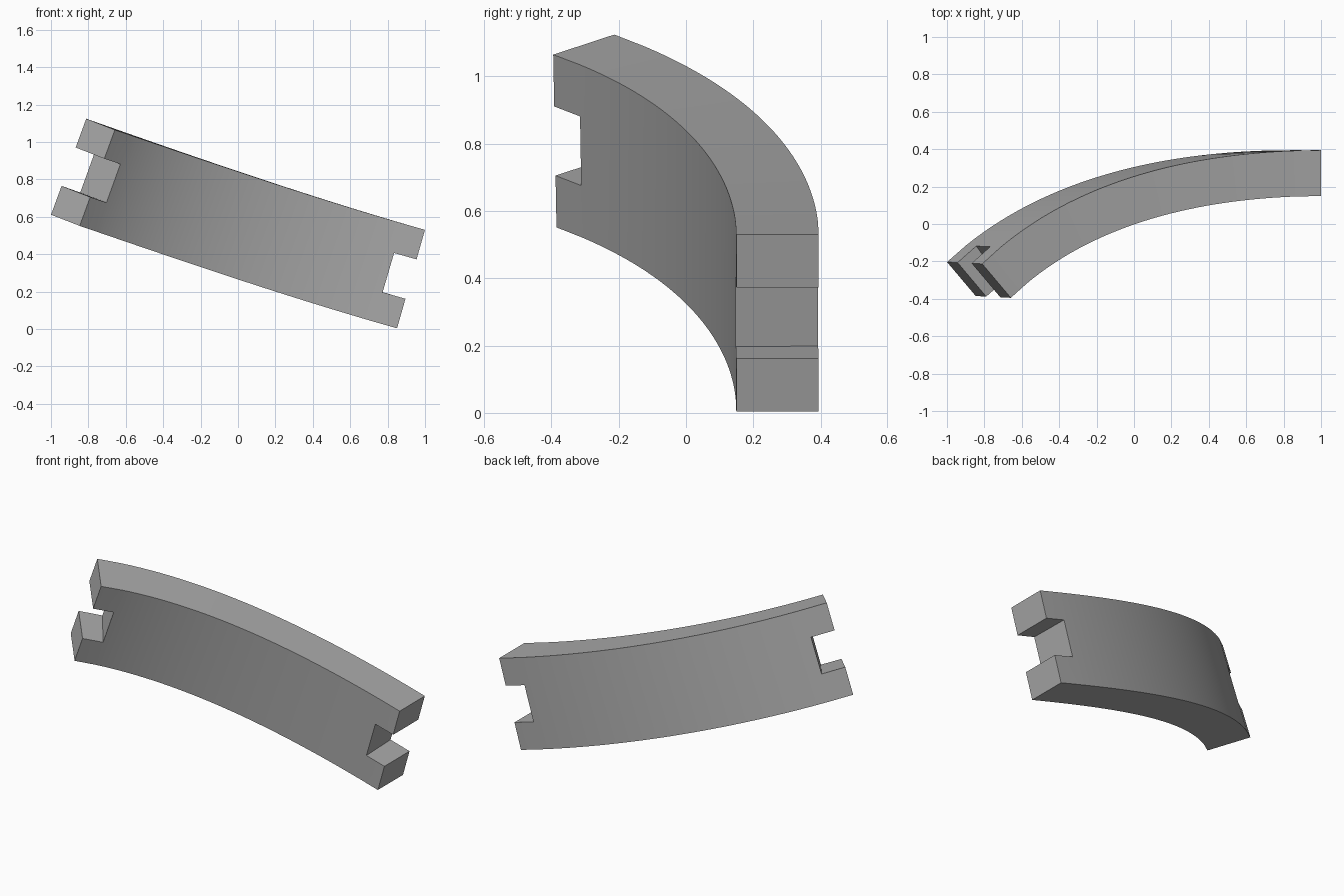
import bpy, bmesh
from mathutils import Vector

cube = bpy.data.objects.get("Cube")
if cube:
    bpy.data.objects.remove(cube)

# Centre path of the bar: a cubic curve from the right end to the left end
START, END = Vector((0.925, 0.272, 0.267)), Vector((-0.829, -0.299, 0.838))
AXIS_START = Vector((0.272, 0, 0.962)).normalized()
AXIS_END = Vector((0.344, -0.018, 0.939)).normalized()
DIR_START = Vector((-0.962, 0, 0.272)).normalized()
DIR_END = Vector((-0.695, -0.666, 0.242)).normalized()
HANDLE = 0.65
PATH = [START, START + DIR_START * HANDLE, END - DIR_END * HANDLE, END]
HEIGHT, THICKNESS = 0.547, 0.245
NOTCH = 0.066
SEGMENTS = 32


def section(t):
    """Centre, outward direction and upward direction at t."""
    p, q, r, s = PATH
    k = 1 - t
    centre = p * k**3 + q * 3 * k * k * t + r * 3 * k * t * t + s * t**3
    along = ((q - p) * k * k + (r - q) * 2 * k * t + (s - r) * t * t).normalized()
    up = AXIS_START.lerp(AXIS_END, t)
    up = (up - along * up.dot(along)).normalized()
    return centre, along.cross(up), up


# Sections along the bar, with one cut line at the depth of each notch
steps = [0.0] + [NOTCH + (1 - 2 * NOTCH) * i / SEGMENTS for i in range(SEGMENTS + 1)] + [1.0]
levels = [-0.5, -0.2, 0.2, 0.5]
last = len(steps) - 2

bm = bmesh.new()
verts = {}
for i, t in enumerate(steps):
    centre, out, up = section(t)
    for j, level in enumerate(levels):
        for side in (0, 1):
            offset = out * THICKNESS * (side - 0.5) + up * HEIGHT * level
            verts[i, j, side] = bm.verts.new(centre + offset)


def solid(i, j):
    """The middle cell of each end is left open as a notch."""
    inside = 0 <= i <= last and 0 <= j <= 2
    return inside and not (j == 1 and i in (0, last))


def quad(*keys):
    bm.faces.new([verts[key] for key in keys])


# Inner and outer faces, then walls wherever the bar ends
for i in range(last + 1):
    for j in range(3):
        if not solid(i, j):
            continue
        for side in (0, 1):
            quad((i, j, side), (i + 1, j, side), (i + 1, j + 1, side), (i, j + 1, side))
        for di in (0, 1):
            if not solid(i + 2 * di - 1, j):
                a = i + di
                quad((a, j, 0), (a, j, 1), (a, j + 1, 1), (a, j + 1, 0))
        for dj in (0, 1):
            if not solid(i, j + 2 * dj - 1):
                b = j + dj
                quad((i, b, 0), (i + 1, b, 0), (i + 1, b, 1), (i, b, 1))
bmesh.ops.recalc_face_normals(bm, faces=bm.faces)

mesh = bpy.data.meshes.new("curved_notched_bar")
bm.to_mesh(mesh)
bm.free()
bar = bpy.data.objects.new("curved_notched_bar", mesh)
bpy.context.collection.objects.link(bar)

# Plain grey material
grey = bpy.data.materials.new("plain_grey")
grey.use_nodes = True
colour = (0.4, 0.4, 0.4, 1)
grey.diffuse_color = colour
grey.node_tree.nodes["Principled BSDF"].inputs["Base Color"].default_value = colour
mesh.materials.append(grey)

bpy.context.view_layer.objects.active = bar
bar.select_set(True)
bpy.ops.object.shade_smooth_by_angle(angle=0.5)
